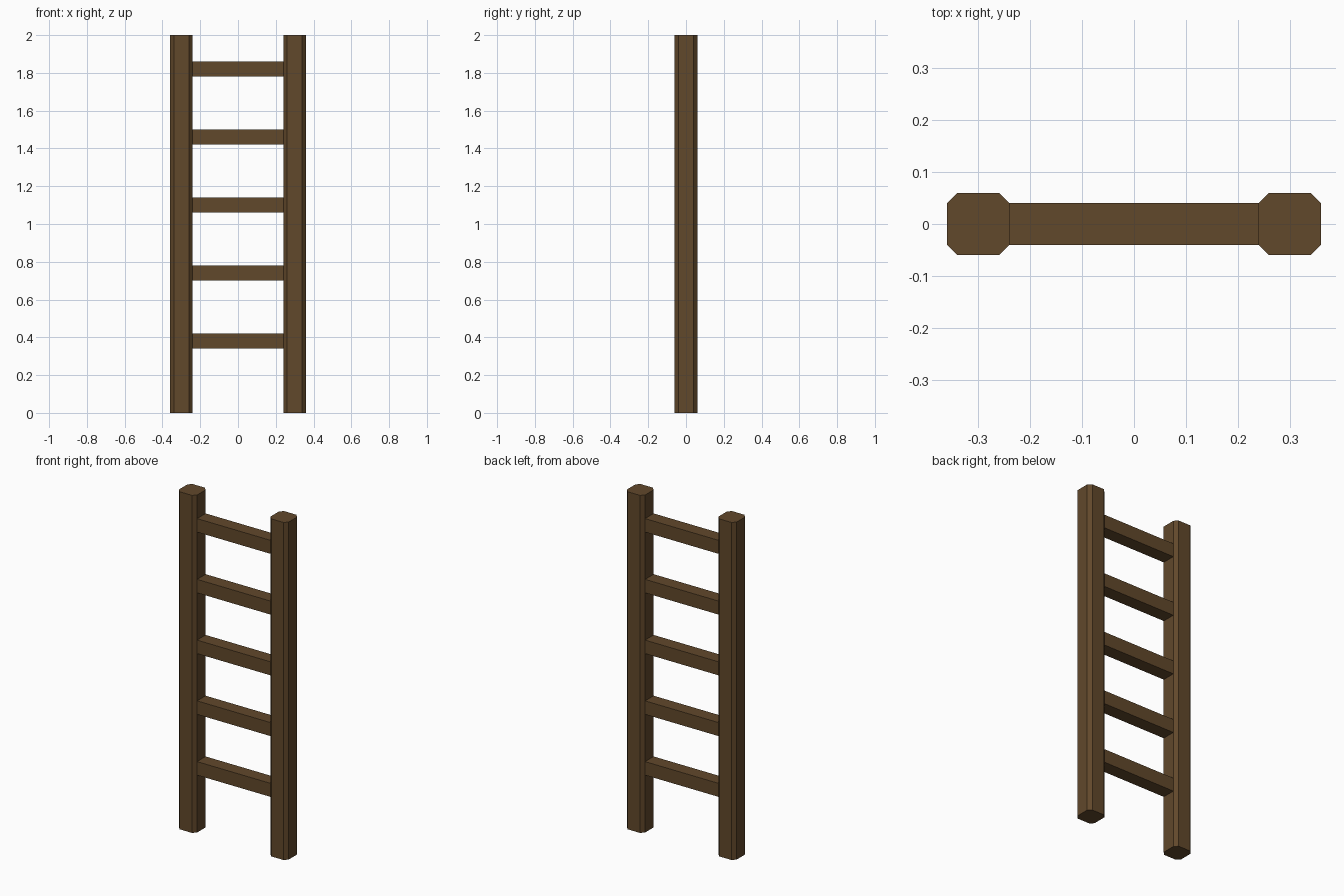
import bpy, bmesh

if "Cube" in bpy.data.objects:
    bpy.data.objects.remove(bpy.data.objects["Cube"])

wood = bpy.data.materials.new("wood")
wood.diffuse_color = (0.12, 0.065, 0.024, 1)
wood.use_nodes = True
wood.node_tree.nodes["Principled BSDF"].inputs["Base Color"].default_value = wood.diffuse_color


def beam(name, size, centre, chamfer=0):
    """Box beam, optionally with its vertical edges chamfered."""
    bm = bmesh.new()
    bmesh.ops.create_cube(bm, size=1)
    bmesh.ops.scale(bm, vec=size, verts=bm.verts)
    if chamfer:
        upright = [e for e in bm.edges
                   if abs(e.verts[0].co.z - e.verts[1].co.z) > 0.1]
        bmesh.ops.bevel(bm, geom=upright, offset=chamfer, segments=1,
                        affect='EDGES', offset_type='OFFSET')
    bmesh.ops.recalc_face_normals(bm, faces=bm.faces)
    mesh = bpy.data.meshes.new(name)
    bm.to_mesh(mesh)
    bm.free()
    mesh.materials.append(wood)
    obj = bpy.data.objects.new(name, mesh)
    obj.location = centre
    bpy.context.collection.objects.link(obj)
    return obj


# Side rails with chamfered corners
for side, x in (("left", -0.3), ("right", 0.3)):
    beam(f"{side}_rail", (0.12, 0.12, 2.0), (x, 0, 1.0), chamfer=0.02)

# Evenly spaced rungs between the rails' inner faces
for i in range(5):
    beam(f"rung_{i + 1}", (0.48, 0.08, 0.08), (0, 0, 0.38 + 0.36 * i))
